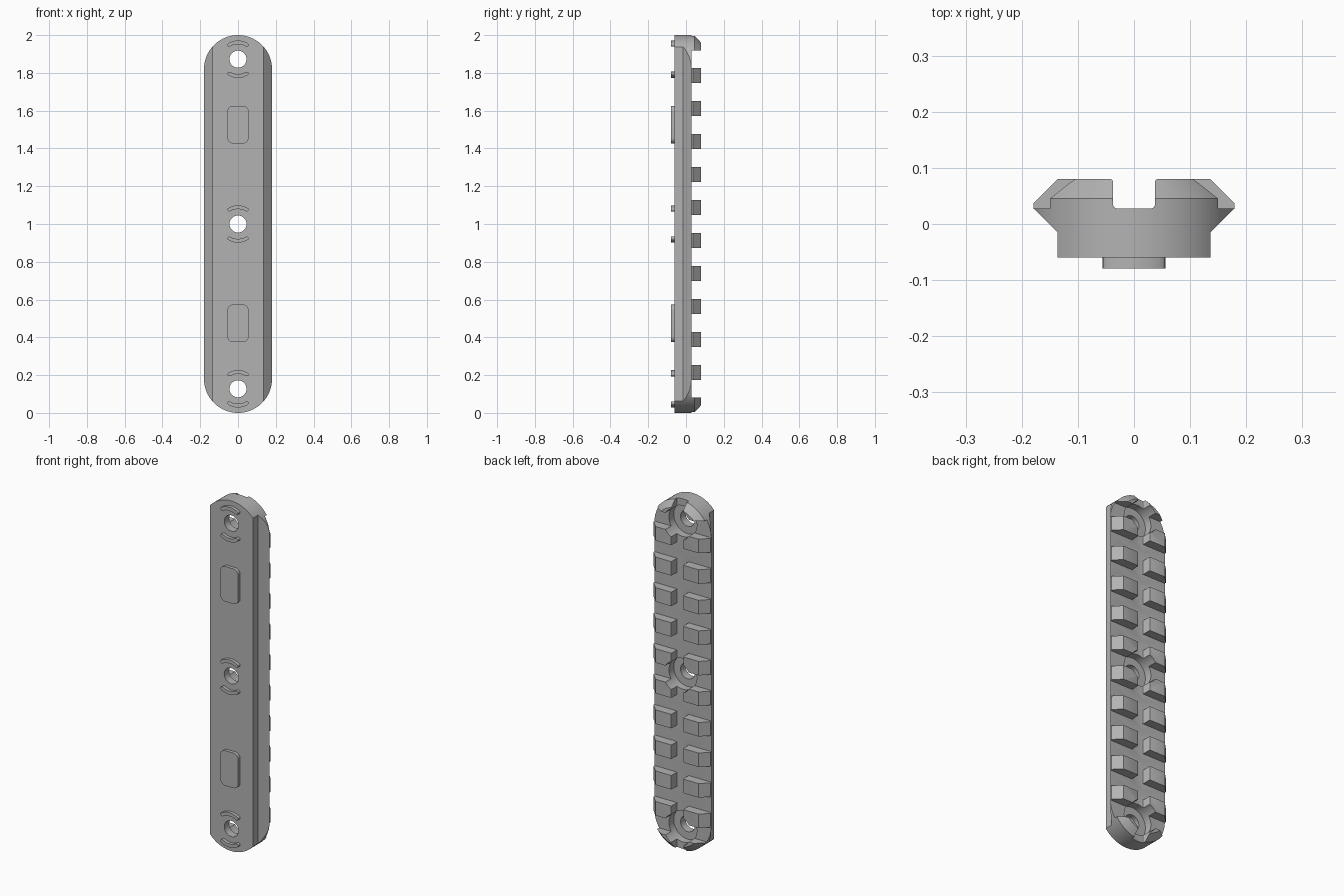
import bpy
import bmesh
from math import sin, cos, pi, radians

if "Cube" in bpy.data.objects:
    bpy.data.objects.remove(bpy.data.objects["Cube"])

GREY = (0.45, 0.45, 0.45, 1)
PITCH = 0.1745
HOLES = [1 + k * 5 * PITCH for k in (-1, 0, 1)]
FRONT = -0.06
FLOOR = 0.028

metal = bpy.data.materials.new("satin grey")
metal.use_nodes = True
metal.diffuse_color = GREY
metal.node_tree.nodes["Principled BSDF"].inputs["Base Color"].default_value = GREY


def solid(name, stacks):
    """Each stack is a list of matching rings, skinned and capped into a closed solid."""
    bm = bmesh.new()
    for rings in stacks:
        loops = [[bm.verts.new(p) for p in ring] for ring in rings]
        n = len(loops[0])
        for a, b in zip(loops, loops[1:]):
            for i in range(n):
                j = (i + 1) % n
                bm.faces.new((a[i], a[j], b[j], b[i]))
        bm.faces.new(loops[0][::-1])
        bm.faces.new(loops[-1])
    bmesh.ops.recalc_face_normals(bm, faces=bm.faces)
    mesh = bpy.data.meshes.new(name)
    bm.to_mesh(mesh)
    bm.free()
    mesh.materials.append(metal)
    obj = bpy.data.objects.new(name, mesh)
    bpy.context.collection.objects.link(obj)
    return obj


def activate(obj):
    bpy.ops.object.select_all(action="DESELECT")
    obj.select_set(True)
    bpy.context.view_layer.objects.active = obj


def smooth(obj):
    activate(obj)
    bpy.ops.object.shade_smooth_by_angle(angle=radians(25))


def boolean(obj, cutter, operation):
    cutter.hide_render = True
    mod = obj.modifiers.new(cutter.name, "BOOLEAN")
    mod.object, mod.operation, mod.solver = cutter, operation, "EXACT"
    activate(obj)
    bpy.ops.object.modifier_apply(modifier=mod.name)
    bpy.data.objects.remove(cutter)


def arc(cx, cz, r, start, end, steps):
    return [(cx + r * cos(a), cz + r * sin(a))
            for a in (start + (end - start) * i / steps for i in range(steps + 1))]


def at_y(points, y):
    return [(x, y, z) for x, z in points]


def slot_outline(r, half):
    """Upright stadium outline around the middle of the rail."""
    return arc(0, 1 + half, r, 0, pi, 48) + arc(0, 1 - half, r, pi, 2 * pi, 48)


def circle(r, z):
    return arc(0, z, r, 0, 2 * pi, 64)[:-1]


# Rail body: dovetail section with a central groove
half = [(0.136, FRONT), (0.136, -0.015), (0.1795, FLOOR), (0.1795, 0.0365),
        (0.136, 0.08), (0.042, 0.08), (0.0385, 0.0785), (0.037, 0.075),
        (0.037, 0.033), (0.0355, 0.0295), (0.032, FLOOR)]
section = half + [(-x, y) for x, y in reversed(half)]
rail = solid("rail_body", [[[(x, y, z) for x, y in section] for z in (-0.1, 2.1)]])

# Rounded ends with a chamfer on the back
ends = [at_y(slot_outline(r, 0.82), y)
        for r, y in ((0.18, -0.2), (0.18, 0.045), (0.13, 0.095))]
boolean(rail, solid("end_rounding", [ends]), "INTERSECT")

# Cross slots between the teeth
w = (PITCH - 0.08) / 2
slots = []
for k in range(-5, 6):
    z = 1 + k * PITCH
    slots.append([at_y([(-0.3, z - w), (0.3, z - w), (0.3, z + w), (-0.3, z + w)], y)
                  for y in (FLOOR, 0.2)])
boolean(rail, solid("cross_slots", slots), "DIFFERENCE")

# Counterbored screw holes
bores = [[at_y(circle(r, z), y) for r, y in
          ((0.045, -0.2), (0.045, -0.015), (0.088, -0.015), (0.088, 0.2))] for z in HOLES]
boolean(rail, solid("screw_bores", bores), "DIFFERENCE")
smooth(rail)

# Rounded locating pads on the front
for label, z in (("lower", 1 - 0.526), ("upper", 1 + 0.526)):
    r, px, pz = 0.03, 0.026, 0.07
    outline = []
    for i, (sx, sz) in enumerate(((1, 1), (-1, 1), (-1, -1), (1, -1))):
        outline += arc(sx * px, z + sz * pz, r, i * pi / 2, (i + 1) * pi / 2, 8)
    smooth(solid(label + "_pad", [[at_y(outline, y) for y in (FRONT + 0.005, -0.079)]]))

# Curved ribs above and below each hole, with rounded tips
ribs = []
R, T, SPAN = 0.089, 0.01, radians(31)
for z in HOLES:
    for mid in (pi / 2, -pi / 2):
        a, b = mid - SPAN, mid + SPAN
        outline = arc(0, z, R + T, a, b, 16)
        outline += arc(R * cos(b), z + R * sin(b), T, b, b + pi, 8)[1:-1]
        outline += arc(0, z, R - T, b, a, 16)
        outline += arc(R * cos(a), z + R * sin(a), T, a + pi, a + 2 * pi, 8)[1:-1]
        ribs.append([at_y(outline, y) for y in (FRONT + 0.005, -0.079)])
smooth(solid("hole_ribs", ribs))
